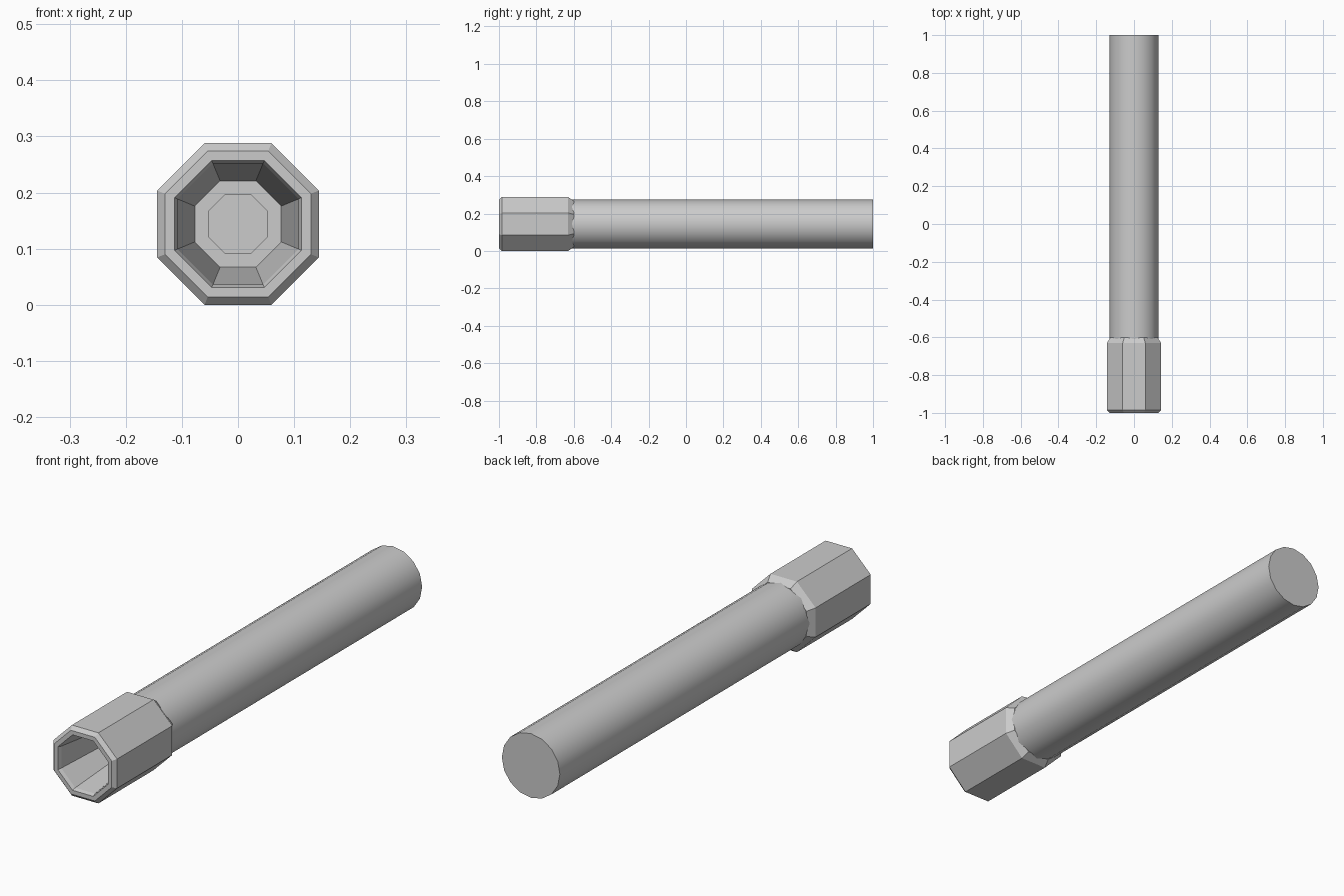
import bpy, bmesh, math

if "Cube" in bpy.data.objects:
    bpy.data.objects.remove(bpy.data.objects["Cube"])

CZ = 0.144  # axis height


def lathe(name, profile, sides, phase):
    """Sweep (radius, y) rings around the y axis, capping both ends."""
    bm = bmesh.new()
    rings = []
    for r, y in profile:
        rings.append([bm.verts.new((r * math.cos(phase + math.tau * i / sides), y,
                                    CZ + r * math.sin(phase + math.tau * i / sides)))
                      for i in range(sides)])
    for a, b in zip(rings, rings[1:]):
        for i in range(sides):
            j = (i + 1) % sides
            bm.faces.new((a[i], a[j], b[j], b[i]))
    bm.faces.new(rings[0])
    bm.faces.new(rings[-1])
    bmesh.ops.recalc_face_normals(bm, faces=bm.faces)
    mesh = bpy.data.meshes.new(name)
    bm.to_mesh(mesh)
    bm.free()
    obj = bpy.data.objects.new(name, mesh)
    bpy.context.collection.objects.link(obj)
    return obj


# Octagonal socket: stepped bore, rim, bevelled outside, closed back (apothem, y)
socket = [(0.053, -0.68), (0.053, -0.71), (0.077, -0.71), (0.108, -0.985),
          (0.113, -1.0), (0.130, -1.0), (0.144, -0.985), (0.144, -0.63),
          (0.124, -0.60)]
k = 1 / math.cos(math.pi / 8)
lathe("octagonal_socket", [(a * k, y) for a, y in socket], 8, math.pi / 8)

# Round shaft seated in the back of the socket
shaft = lathe("round_shaft", [(0.131, -0.64), (0.131, 1.0)], 16, 0)
bpy.context.view_layer.objects.active = shaft
shaft.select_set(True)
bpy.ops.object.shade_smooth_by_angle(angle=math.radians(30))
